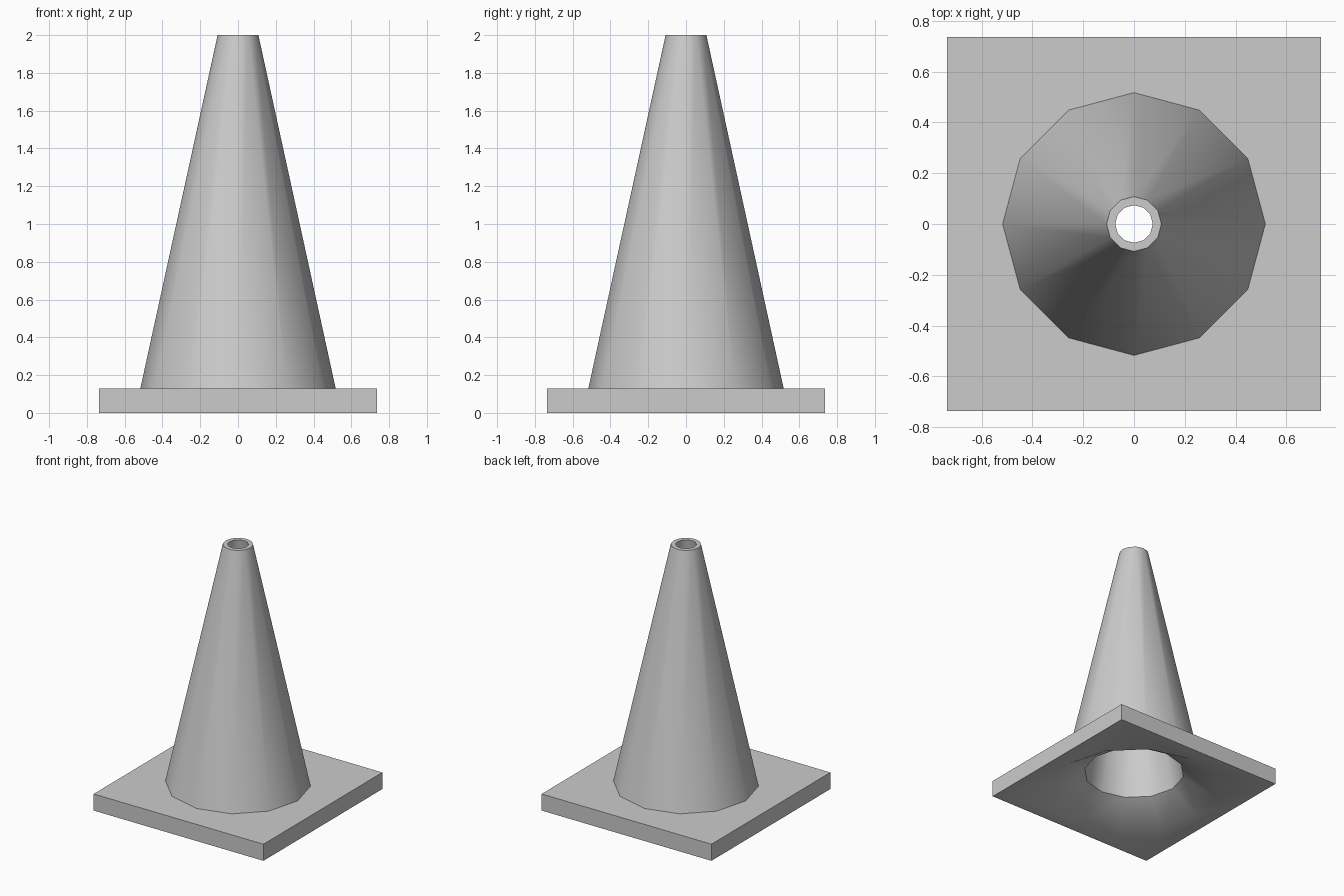
import bpy, bmesh
from math import sin, cos, tau, sqrt, radians

if "Cube" in bpy.data.objects:
    bpy.data.objects.remove(bpy.data.objects["Cube"])

SIDES = 12
HALF = 0.735      # half width of the square foot
THICK = 0.13      # thickness of the foot

bm = bmesh.new()


def ring(r, z, n=SIDES, start=0.0):
    return [bm.verts.new((r * cos(start + tau * i / n), r * sin(start + tau * i / n), z))
            for i in range(n)]


def bridge(a, b):
    n = len(a)
    for i in range(n):
        j = (i + 1) % n
        bm.faces.new((a[i], a[j], b[j], b[i]))


def square_to_ring(sq, rg):
    # fan each corner to its quarter of the ring, then fill along each side
    step = SIDES // 4
    for q in range(4):
        for k in range(step):
            bm.faces.new((sq[q], rg[q * step + k], rg[(q * step + k + 1) % SIDES]))
        bm.faces.new((sq[q], rg[(q + 1) * step % SIDES], sq[(q + 1) % 4]))


# square foot
corner = HALF * sqrt(2)
foot_low = ring(corner, 0, 4, tau / 8)
foot_high = ring(corner, THICK, 4, tau / 8)
bridge(foot_low, foot_high)

# outer cone, top lip, inner cone and flared recess under the foot
profile = [(0.517, THICK), (0.108, 2.0), (0.074, 2.0), (0.366, 0.147), (0.61, 0.0)]
rings = [ring(r, z) for r, z in profile]
for a, b in zip(rings, rings[1:]):
    bridge(a, b)
square_to_ring(foot_high, rings[0])
square_to_ring(foot_low, rings[-1])

bmesh.ops.recalc_face_normals(bm, faces=bm.faces[:])
mesh = bpy.data.meshes.new("traffic_cone")
bm.to_mesh(mesh)
bm.free()
cone = bpy.data.objects.new("traffic_cone", mesh)
bpy.context.collection.objects.link(cone)

# smooth body with crisp rims
bpy.context.view_layer.objects.active = cone
cone.select_set(True)
bpy.ops.object.shade_smooth_by_angle(angle=radians(40))
